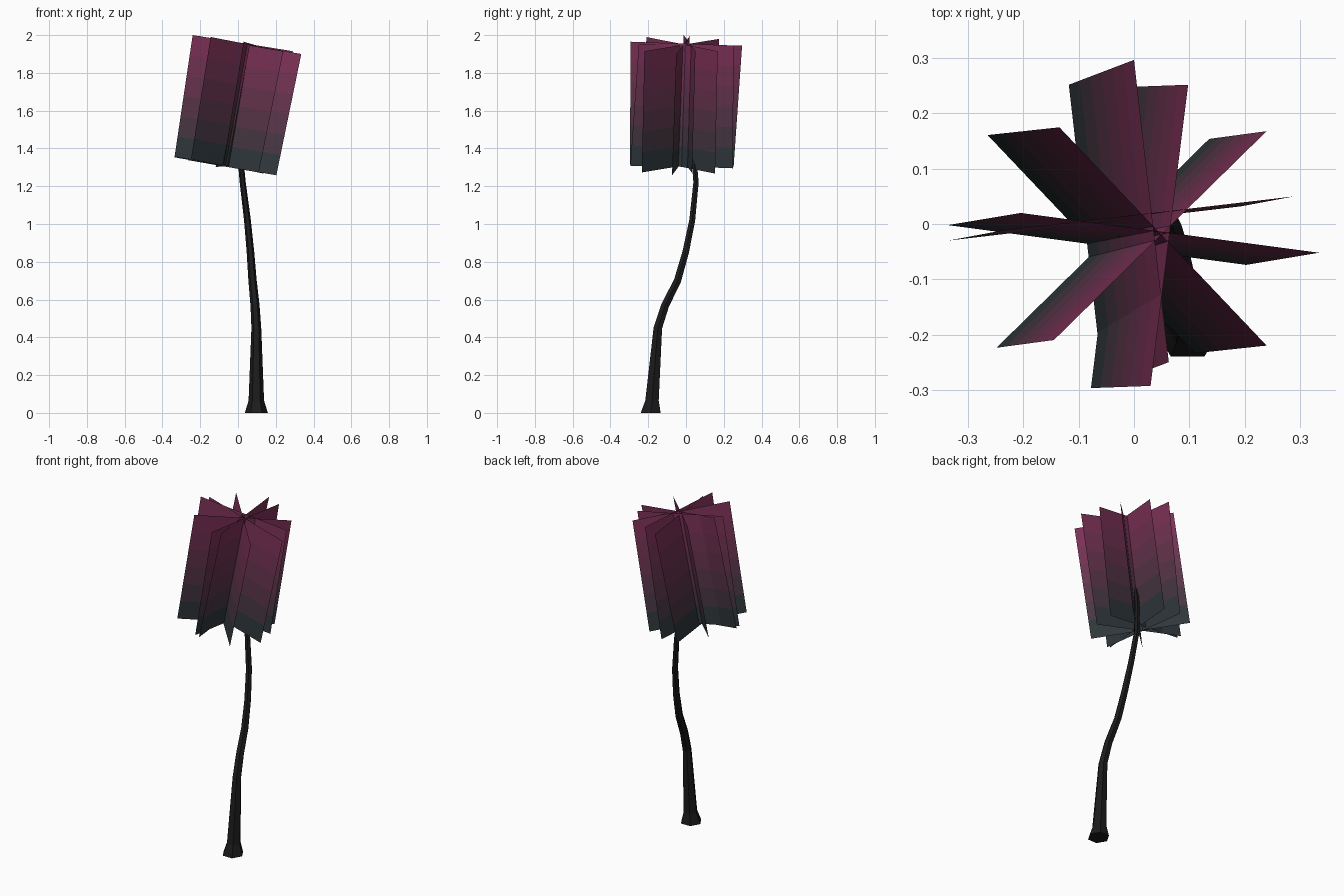
import bpy, bmesh, math
from mathutils import Vector

if "Cube" in bpy.data.objects:
    bpy.data.objects.remove(bpy.data.objects["Cube"])


def material(name, rgb):
    m = bpy.data.materials.new(name)
    m.diffuse_color = (*rgb, 1)
    m.use_nodes = True
    m.node_tree.nodes["Principled BSDF"].inputs["Base Color"].default_value = m.diffuse_color
    return m


def finish(bm, name, mats):
    me = bpy.data.meshes.new(name)
    bm.to_mesh(me)
    bm.free()
    for m in mats:
        me.materials.append(m)
    ob = bpy.data.objects.new(name, me)
    bpy.context.collection.objects.link(ob)
    return ob


# Bent, tapering six-sided trunk: x, y, z, radius
PATH = [
    (0.097, -0.187, 0.00, 0.061), (0.097, -0.180, 0.065, 0.041),
    (0.097, -0.149, 0.45, 0.026), (0.090, -0.110, 0.57, 0.024),
    (0.077, -0.045, 0.70, 0.022), (0.066, -0.002, 0.85, 0.020),
    (0.050, 0.033, 1.02, 0.018), (0.025, 0.053, 1.22, 0.016),
    (0.010, 0.040, 1.38, 0.015), (-0.012, 0.000, 1.55, 0.012),
]
SIDES = 6
bm = bmesh.new()
rings = []
for i, (x, y, z, r) in enumerate(PATH):
    # shear-free rings that follow the bend, flat at the ground
    a = Vector(PATH[max(i - 1, 0)][:3])
    b = Vector(PATH[min(i + 1, len(PATH) - 1)][:3])
    d = (b - a).normalized() if i > 1 else Vector((0, 0, 1))
    q = Vector((0, 0, 1)).rotation_difference(d)
    ring = []
    for k in range(SIDES):
        t = 2 * math.pi * k / SIDES
        ring.append(bm.verts.new(Vector((x, y, z)) + q @ Vector((r * math.cos(t), r * math.sin(t), 0))))
    rings.append(ring)
for lo, hi in zip(rings, rings[1:]):
    for k in range(SIDES):
        n = (k + 1) % SIDES
        bm.faces.new((lo[k], lo[n], hi[n], hi[k]))
tip = bm.verts.new((-0.03, -0.025, 1.68))
for k in range(SIDES):
    bm.faces.new((rings[-1][k], rings[-1][(k + 1) % SIDES], tip))
bm.faces.new(list(reversed(rings[0])))
finish(bm, "trunk", [material("bark", (0.012, 0.011, 0.011))])

# Crown colours, dark teal at the bottom to magenta at the top
BANDS = 6
LOW, HIGH = Vector((0.012, 0.04, 0.04)), Vector((0.22, 0.03, 0.10))
leaf_mats = [material(f"leaf_{i}", LOW.lerp(HIGH, (i + 0.5) / BANDS)) for i in range(BANDS)]

# Crossed leaf cards: two top corners and the offset down to the bottom edge
CARDS = [
    ((-0.205, 0.020, 1.995), (0.335, -0.052, 1.90), (-0.132, -0.022, -0.642)),
    ((-0.240, -0.012, 2.000), (0.290, 0.050, 1.915), (-0.096, -0.018, -0.645)),
    ((-0.135, 0.175, 1.980), (0.240, -0.220, 1.915), (-0.130, -0.014, -0.642)),
    ((-0.145, -0.210, 1.990), (0.240, 0.168, 1.915), (-0.104, -0.014, -0.648)),
    ((0.030, -0.293, 1.965), (0.098, 0.252, 1.945), (-0.108, -0.004, -0.650)),
    ((0.000, 0.297, 1.945), (0.063, -0.250, 1.950), (-0.118, -0.045, -0.643)),
]
for n, (a, b, down) in enumerate(CARDS):
    a, b, down = Vector(a), Vector(b), Vector(down)
    bm = bmesh.new()
    rows = []
    for i in range(BANDS + 1):
        off = down * (1 - i / BANDS)
        rows.append((bm.verts.new(a + off), bm.verts.new(b + off)))
    for i in range(BANDS):
        f = bm.faces.new((rows[i][0], rows[i][1], rows[i + 1][1], rows[i + 1][0]))
        f.material_index = i
    finish(bm, f"leaf_card_{n + 1}", leaf_mats)
